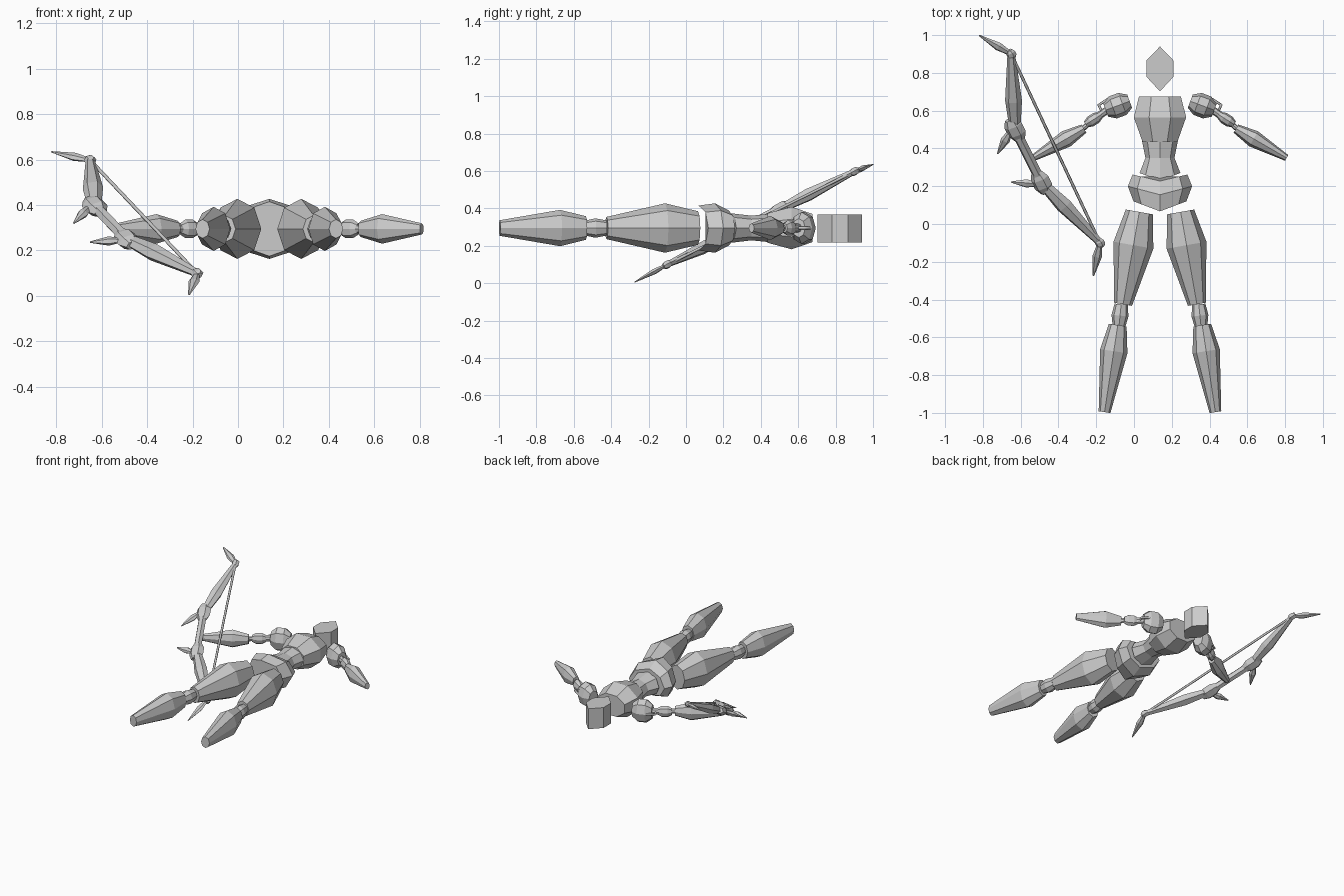
import bpy, bmesh, math
from mathutils import Vector

if "Cube" in bpy.data.objects:
    bpy.data.objects.remove(bpy.data.objects["Cube"])

CX, CZ = 0.1375, 0.295          # body symmetry axis and mid height
UP = Vector((0, 0, 1))
BOW_N = Vector((0.1, 0.48, -0.87)).normalized()


def finish(bm, name):
    bmesh.ops.recalc_face_normals(bm, faces=bm.faces)
    me = bpy.data.meshes.new(name)
    bm.to_mesh(me)
    bm.free()
    bpy.context.collection.objects.link(bpy.data.objects.new(name, me))


def loft(name, stations, ref=UP, sides=8, turn=0.0):
    """Faceted solid through (point, half width, half depth, V offset) stations."""
    axis = (stations[-1][0] - stations[0][0]).normalized()
    v = (ref - axis * ref.dot(axis)).normalized()
    u = axis.cross(v)
    bm = bmesh.new()
    rings = []
    for p, ru, rv, vee in stations:
        ring = []
        for i in range(sides):
            a = 2 * math.pi * (i + turn) / sides
            c, s = math.cos(a), math.sin(a)
            ring.append(bm.verts.new(p + u * ru * c + v * rv * s + axis * vee * (1 - abs(c))))
        rings.append(ring)
    for r0, r1 in zip(rings, rings[1:]):
        for i in range(sides):
            j = (i + 1) % sides
            bm.faces.new((r0[i], r0[j], r1[j], r1[i]))
    bm.faces.new(rings[0])
    bm.faces.new(rings[-1])
    finish(bm, name)


# how a tapered part swells along its length: (position, fraction of full radius)
PROFILES = {
    'limb': ((0, .68), (.36, 1), (1, .45)),
    'shin': ((0, .65), (.3, 1), (1, .43)),
    'forearm': ((0, .55), (.35, 1), (1, .38)),
    'knot': ((0, .6), (.3, 1), (.7, 1), (1, .6)),
    'knee': ((0, .78), (.5, 1), (1, .74)),
    'spike': ((0, .5), (.4, 1), (1, .16)),
    'rod': ((0, 1), (1, 1)),
}


def taper(name, kind, a, b, w, d, **kw):
    a, b = Vector(a), Vector(b)
    loft(name, [(a.lerp(b, t), w * k, d * k, 0) for t, k in PROFILES[kind]], **kw)


def wire(name, points, radius):
    cu = bpy.data.curves.new(name, 'CURVE')
    cu.dimensions = '3D'
    cu.bevel_depth = radius
    cu.bevel_resolution = 1
    cu.use_fill_caps = True
    sp = cu.splines.new('POLY')
    sp.points.add(len(points) - 1)
    for q, p in zip(sp.points, points):
        q.co = (*p, 1)
    bpy.context.collection.objects.link(bpy.data.objects.new(name, cu))


# head: hexagonal prism
bm = bmesh.new()
half = [(0, .94), (.072, .865), (.072, .78), (0, .702)]
outline = half + [(-x, y) for x, y in half[2:0:-1]]
face = bm.faces.new([bm.verts.new((CX + x, y, .218)) for x, y in outline])
ext = bmesh.ops.extrude_face_region(bm, geom=[face])
bmesh.ops.translate(bm, vec=(0, 0, .15), verts=[g for g in ext['geom'] if isinstance(g, bmesh.types.BMVert)])
finish(bm, 'head')


# torso
def trunk(y, rx, rz, vee=0):
    return Vector((CX, y, CZ)), rx, rz, vee


loft('chest', [trunk(.675, .12, .082), trunk(.565, .15, .123), trunk(.435, .1, .085)], turn=.5)
loft('waist', [trunk(.44, .095, .075), trunk(.35, .077, .066), trunk(.27, .108, .08, .04)])
loft('pelvis', [trunk(.262, .145, .095, .035), trunk(.2, .17, .132, .045), trunk(.12, .14, .12, .053)])

# paired legs and arms
for s, side in ((1, 'a'), (-1, 'b')):
    def place(x, y):
        return CX + s * (x - CX), y, CZ

    def limb(name, kind, a, b, w, d):
        taper(f'{name}_{side}', kind, place(*a), place(*b), w, d)

    limb('thigh', 'limb', (.028, .064), (-.058, -.425), .107, .132)
    limb('knee', 'knee', (-.068, -.425), (-.08, -.545), .045, .052)
    limb('shin', 'shin', (-.086, -.535), (-.156, -.996), .073, .097)
    limb('shoulder', 'knot', (.298, .65), (.425, .603), .062, .085)
    limb('upper_arm', 'rod', (.41, .608), (.465, .57), .02, .024)
    limb('elbow', 'knot', (.45, .578), (.53, .527), .03, .041)
    limb('wrist_link', 'rod', (.51, .535), (.56, .492), .014, .018)
    limb('forearm', 'forearm', (.54, .505), (.808, .35), .046, .065)
    strap = [(.395, .665), (.415, .66), (.462, .63), (.445, .595), (.455, .575)]
    wire(f'shoulder_strap_{side}', [place(*p) for p in strap], .008)


# bow, lying in its own tilted plane
def bow(name, kind, a, b, w, d):
    taper('bow_' + name, kind, a, b, w, d, ref=BOW_N, sides=6)


NOCK_U, NOCK_L = Vector((-.65, .90, .597)), Vector((-.18, -.10, .10))
JOINT_U, JOINT_L = Vector((-.63, .50, .395)), Vector((-.49, .22, .25))
along = (NOCK_U - NOCK_L).normalized()
for part, nock, joint, tip, spur in (
        ('upper', NOCK_U, JOINT_U, (-.82, .999, .634), (-.722, .372, .32)),
        ('lower', NOCK_L, JOINT_L, (-.215, -.274, .006), (-.65, .222, .237))):
    out = along if part == 'upper' else -along
    grip_dir = (JOINT_U - JOINT_L).normalized()
    bow(part + '_tip', 'spike', nock, tip, .025, .016)
    bow(part + '_nock', 'knot', nock - out * .025, nock + out * .025, .026, .022)
    bow(part + '_limb', 'limb', joint.lerp(nock, .04), nock, .045, .036)
    bow(part + '_joint', 'knot', joint - grip_dir * .065, joint + grip_dir * .065, .05, .034)
    bow(part + '_spur', 'spike', joint + Vector((-.025, -.01, -.005)), spur, .025, .019)
bow('grip', 'rod', JOINT_U, JOINT_L, .027, .026)
wire('bow_string', [NOCK_U, NOCK_L], .008)
